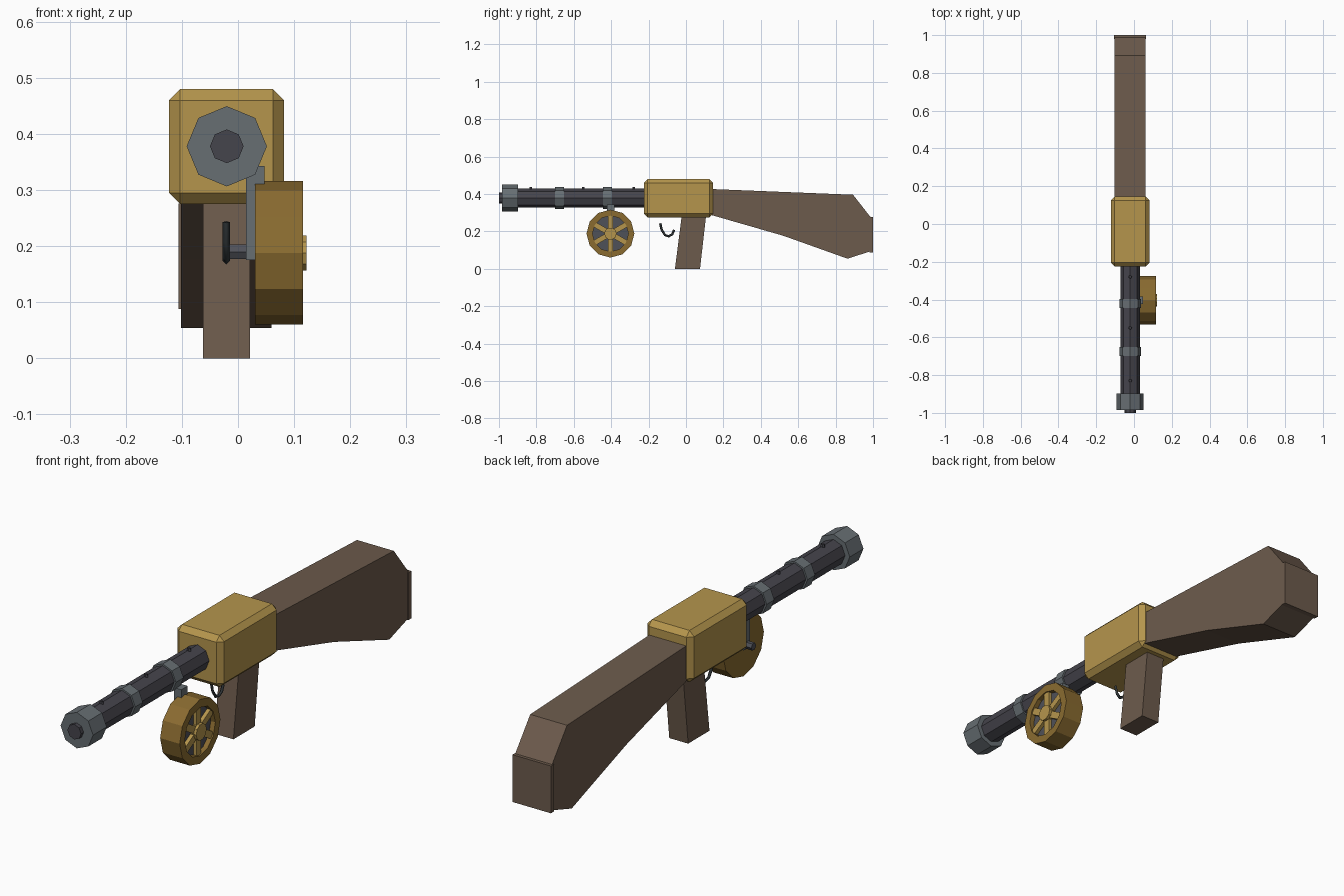
import bpy, bmesh, math
from mathutils import Vector, Matrix

if "Cube" in bpy.data.objects:
    bpy.data.objects.remove(bpy.data.objects["Cube"])

CX, BZ = -0.02, 0.378            # centre line of the gun, barrel height
DY, DZ = -0.404, 0.188           # drum centre


def mat(name, rgb):
    m = bpy.data.materials.new(name)
    m.diffuse_color = (*rgb, 1)
    m.use_nodes = True
    m.node_tree.nodes["Principled BSDF"].inputs["Base Color"].default_value = m.diffuse_color
    return m


BRASS = mat("brass", (0.46, 0.30, 0.073))
DARK_BRASS = mat("dark_brass", (0.255, 0.148, 0.030))
WOOD = mat("brown_wood", (0.152, 0.105, 0.073))
GUNMETAL = mat("gunmetal", (0.060, 0.058, 0.072))
STEEL = mat("steel", (0.135, 0.156, 0.170))
DARK_STEEL = mat("dark_steel", (0.078, 0.082, 0.098))
BLACK = mat("black_iron", (0.030, 0.037, 0.040))


def finish(name, bm, *mats):
    bmesh.ops.recalc_face_normals(bm, faces=bm.faces)
    me = bpy.data.meshes.new(name)
    bm.to_mesh(me)
    bm.free()
    for m in mats:
        me.materials.append(m)
    ob = bpy.data.objects.new(name, me)
    bpy.context.collection.objects.link(ob)
    return ob


def box(name, lo, hi, m, bevel=0, rot=None):
    lo, hi = Vector(lo), Vector(hi)
    bm = bmesh.new()
    bmesh.ops.create_cube(bm, size=1)
    bmesh.ops.scale(bm, vec=hi - lo, verts=bm.verts)
    bmesh.ops.translate(bm, vec=(lo + hi) / 2, verts=bm.verts)
    if bevel:
        bmesh.ops.bevel(bm, geom=bm.edges[:], offset=bevel, segments=1,
                        affect='EDGES', profile=0.5)
    if rot:
        bmesh.ops.transform(bm, matrix=rot, verts=bm.verts)
    return finish(name, bm, m)


def rod(name, axis, a, b, c1, c2, r, n, m, r2=None):
    """n-sided rod from a to b along an axis, corners on the main axes."""
    bm = bmesh.new()
    rings = []
    for t, rad in ((a, r), (b, r if r2 is None else r2)):
        ring = []
        for i in range(n):
            u = 2 * math.pi * i / n
            p, q = c1 + rad * math.cos(u), c2 + rad * math.sin(u)
            ring.append(bm.verts.new({'x': (t, p, q), 'y': (p, t, q), 'z': (p, q, t)}[axis]))
        rings.append(ring)
    for i in range(n):
        j = (i + 1) % n
        bm.faces.new((rings[0][i], rings[0][j], rings[1][j], rings[1][i]))
    for ring in rings:
        bm.faces.new(ring)
    return finish(name, bm, m)


def slab(name, profile, x0, x1, m):
    """Side profile of (y, z) points extruded across x."""
    bm = bmesh.new()
    f = bm.faces.new([bm.verts.new((x0, y, z)) for y, z in profile])
    ext = bmesh.ops.extrude_face_region(bm, geom=[f])['geom']
    bmesh.ops.translate(bm, vec=(x1 - x0, 0, 0),
                        verts=[v for v in ext if isinstance(v, bmesh.types.BMVert)])
    return finish(name, bm, m)


# Receiver
box("receiver", (-0.123, -0.225, 0.275), (0.082, 0.145, 0.48), BRASS, 0.02)

# Stock, butt plate and grip
slab("stock", [(0.12, 0.427), (0.893, 0.396), (0.99, 0.272), (0.99, 0.095),
               (0.864, 0.054), (0.519, 0.177), (0.12, 0.292)], -0.102, 0.060, WOOD)
box("butt_plate", (-0.106, 0.98, 0.088), (0.063, 1.0, 0.276), WOOD)
slab("grip", [(-0.059, 0), (0.075, 0), (0.108, 0.29), (-0.022, 0.29)], -0.062, 0.021, WOOD)

# Barrel, rings, muzzle and top nubs
rod("barrel", 'y', -0.92, -0.20, CX, BZ, 0.051, 8, GUNMETAL)
rod("muzzle_tip", 'y', -1.0, -0.95, CX, BZ, 0.030, 8, GUNMETAL)
rod("muzzle_ring", 'y', -0.984, -0.898, CX, BZ, 0.0715, 8, STEEL)
for i, y in enumerate((-0.676, -0.42)):
    rod(f"barrel_ring_{i + 1}", 'y', y - 0.024, y + 0.024, CX, BZ, 0.058, 8, STEEL)
for i, y in enumerate((-0.83, -0.55, -0.28)):
    rod(f"barrel_nub_{i + 1}", 'z', 0.41, 0.437, CX, y, 0.012, 6, GUNMETAL, 0.007)

# Drum with a recessed outer face
drum = rod("drum", 'x', 0.03, 0.116, DY, DZ, 0.128, 12, DARK_BRASS)
drum.data.materials.append(DARK_STEEL)
bm = bmesh.new()
bm.from_mesh(drum.data)
face = max(bm.faces, key=lambda f: f.calc_center_median().x)
bmesh.ops.inset_region(bm, faces=[face], thickness=0.032)
ext = bmesh.ops.extrude_discrete_faces(bm, faces=[face])['faces'][0]
bmesh.ops.translate(bm, vec=(-0.02, 0, 0), verts=ext.verts)
ext.material_index = 1
bm.to_mesh(drum.data)
bm.free()

# Drum spokes and hub
for i in range(6):
    turn = Matrix.Translation((0, DY, DZ)) @ Matrix.Rotation(i * math.pi / 3, 4, 'X')
    box(f"spoke_{i + 1}", (0.09, -0.014, 0.015), (0.111, 0.014, 0.097), BRASS, rot=turn)
rod("drum_hub", 'x', 0.09, 0.122, DY, DZ, 0.033, 10, BRASS)

# Bracket and axle holding the drum
box("drum_bracket", (0.014, -0.423, 0.175), (0.047, -0.383, 0.343), STEEL)
rod("drum_axle", 'x', -0.015, 0.03, DY, 0.190, 0.015, 6, DARK_STEEL)

# Curved trigger
cu = bpy.data.curves.new("trigger", 'CURVE')
cu.dimensions = '3D'
cu.bevel_depth = 0.0065
cu.bevel_resolution = 0
cu.use_fill_caps = True
pts = [(-0.138, 0.243), (-0.130, 0.208), (-0.112, 0.180), (-0.092, 0.174),
       (-0.074, 0.184), (-0.063, 0.208)]
sp = cu.splines.new('POLY')
sp.points.add(len(pts) - 1)
for p, (y, z) in zip(sp.points, pts):
    p.co = (-0.021, y, z, 1)
cu.materials.append(BLACK)
bpy.context.collection.objects.link(bpy.data.objects.new("trigger", cu))
